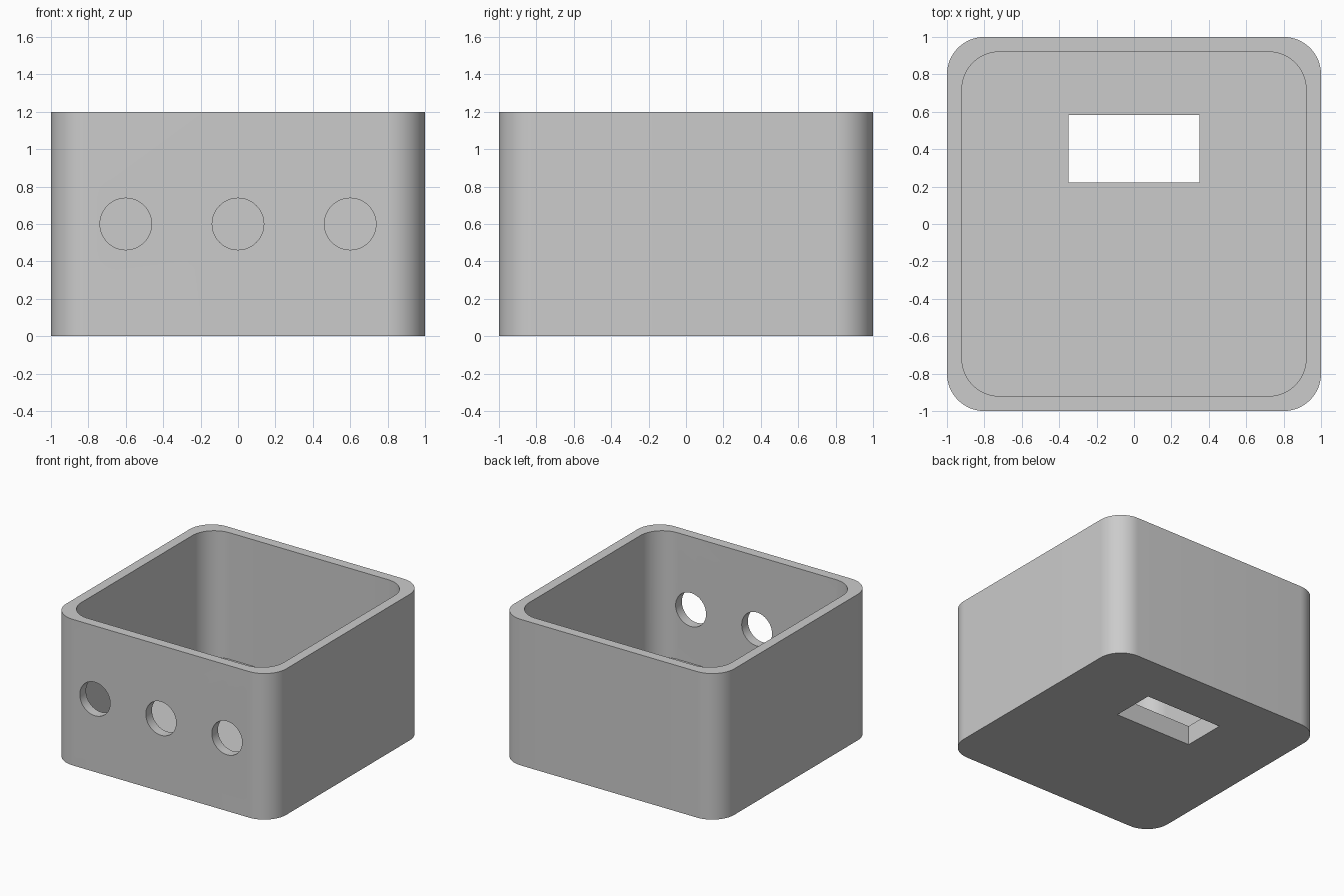
import bpy, bmesh, math
from mathutils import Matrix

if "Cube" in bpy.data.objects:
    bpy.data.objects.remove(bpy.data.objects["Cube"])

HEIGHT, FLOOR, INNER = 1.2, 0.16, 0.92


def new_object(name, bm):
    bmesh.ops.recalc_face_normals(bm, faces=bm.faces)
    mesh = bpy.data.meshes.new(name)
    bm.to_mesh(mesh)
    bm.free()
    obj = bpy.data.objects.new(name, mesh)
    bpy.context.collection.objects.link(obj)
    return obj


def rounded_prism(name, half, radius, z0, z1, steps=16):
    """Square block with rounded vertical corners."""
    bm = bmesh.new()
    verts = []
    c = half - radius
    for q, (sx, sy) in enumerate([(1, 1), (-1, 1), (-1, -1), (1, -1)]):
        for i in range(steps + 1):
            a = math.pi / 2 * (q + i / steps)
            verts.append(bm.verts.new((sx * c + radius * math.cos(a),
                                       sy * c + radius * math.sin(a), z0)))
    face = bm.faces.new(verts)
    ext = bmesh.ops.extrude_face_region(bm, geom=[face], use_keep_orig=True)
    top = [v for v in ext["geom"] if isinstance(v, bmesh.types.BMVert)]
    bmesh.ops.translate(bm, verts=top, vec=(0, 0, z1 - z0))
    return new_object(name, bm)


def cut(target, cutter):
    cutter.hide_render = True
    mod = target.modifiers.new("cut", "BOOLEAN")
    mod.operation, mod.solver, mod.object = "DIFFERENCE", "EXACT", cutter
    bpy.context.view_layer.objects.active = target
    bpy.ops.object.modifier_apply(modifier=mod.name)
    bpy.data.objects.remove(cutter)


# Outer shell and hollow interior
box = rounded_prism("box_shell", 1.0, 0.2, 0, HEIGHT)
cut(box, rounded_prism("cavity_cutter", INNER, 0.2, FLOOR, HEIGHT + 0.2))

# Three round holes through the front wall
for x in (-0.6, 0, 0.6):
    bm = bmesh.new()
    bmesh.ops.create_cone(
        bm, cap_ends=True, segments=64, radius1=0.138, radius2=0.138, depth=0.4,
        matrix=Matrix.Translation((x, -0.96, 0.6)) @ Matrix.Rotation(math.pi / 2, 4, "X"))
    cut(box, new_object("hole_cutter", bm))

# Rectangular slot through the floor
bm = bmesh.new()
bmesh.ops.create_cube(bm, size=1, matrix=Matrix.Translation((0, 0.403, FLOOR / 2))
                      @ Matrix.Diagonal((0.7, 0.36, 0.5, 1)))
cut(box, new_object("slot_cutter", bm))

# Colour and shading
grey = bpy.data.materials.new("light grey")
grey.diffuse_color = (0.6, 0.6, 0.6, 1)
grey.use_nodes = True
grey.node_tree.nodes["Principled BSDF"].inputs["Base Color"].default_value = grey.diffuse_color
box.data.materials.clear()
box.data.materials.append(grey)
for p in box.data.polygons:
    p.material_index = 0
bpy.ops.object.select_all(action="DESELECT")
box.select_set(True)
bpy.context.view_layer.objects.active = box
bpy.ops.object.shade_smooth_by_angle(angle=math.radians(30))
